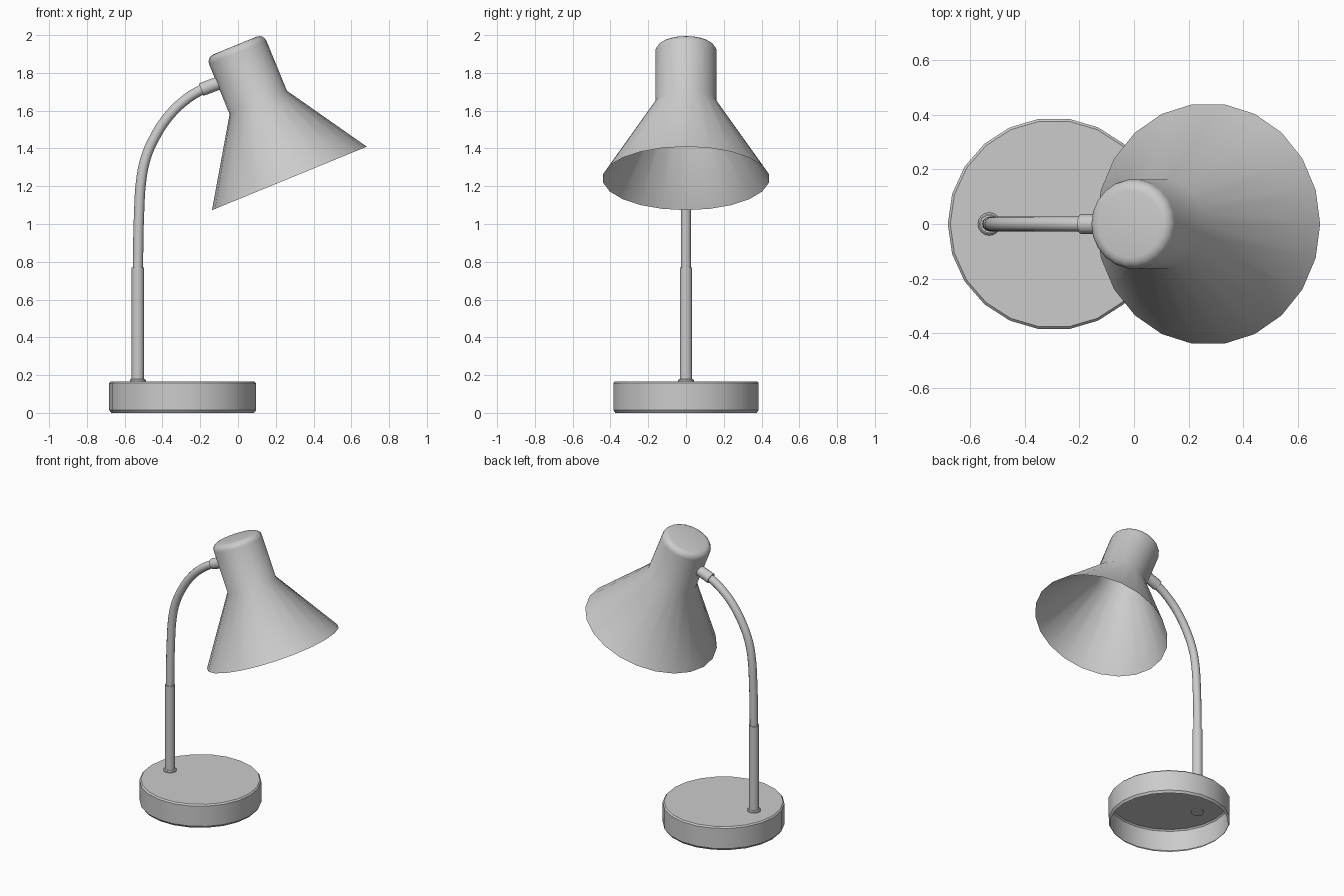
import bpy
from math import cos, sin, pi, radians
from mathutils import Vector, Matrix

if "Cube" in bpy.data.objects:
    bpy.data.objects.remove(bpy.data.objects["Cube"])


def smooth(obj, angle=35):
    bpy.ops.object.select_all(action='DESELECT')
    obj.select_set(True)
    bpy.context.view_layer.objects.active = obj
    bpy.ops.object.shade_smooth_by_angle(angle=radians(angle))


def lathe(name, profile, sides, matrix, cap_start=False):
    """Revolve (radius, height) points, bottom to top, closing the top."""
    verts = [(r * cos(2 * pi * i / sides), r * sin(2 * pi * i / sides), h)
             for r, h in profile for i in range(sides)]
    faces = []
    for k in range(len(profile) - 1):
        a, b = k * sides, (k + 1) * sides
        for i in range(sides):
            j = (i + 1) % sides
            faces.append((a + i, a + j, b + j, b + i))
    last = (len(profile) - 1) * sides
    faces.append(tuple(range(last, last + sides)))
    if cap_start:
        faces.append(tuple(reversed(range(sides))))
    mesh = bpy.data.meshes.new(name)
    mesh.from_pydata(verts, [], faces)
    mesh.transform(matrix)
    obj = bpy.data.objects.new(name, mesh)
    bpy.context.collection.objects.link(obj)
    smooth(obj)
    return obj


def rod(name, start, end, radius, sides=14):
    start, end = Vector(start), Vector(end)
    axis = end - start
    m = Matrix.Translation(start) @ axis.to_track_quat('Z', 'Y').to_matrix().to_4x4()
    return lathe(name, [(radius, 0), (radius, axis.length)], sides, m, True)


SIDES = 22
STEM_X = -0.53

# Base: thin shell, open underneath
lathe("base", [(0.378, 0), (0.389, 0.015), (0.389, 0.157), (0.380, 0.166)],
      SIDES, Matrix.Translation((-0.293, 0, 0)))

# Lower stem and its foot collar
lathe("stem_collar", [(0.042, 0.16), (0.042, 0.174), (0.036, 0.18)], 16,
      Matrix.Translation((STEM_X, 0, 0)), True)
rod("lower_stem", (STEM_X, 0, 0.16), (STEM_X, 0, 0.77), 0.033)

# Bent upper arm
path = [(STEM_X, 0.75), (-0.524, 1.05), (-0.51, 1.25), (-0.485, 1.36), (-0.443, 1.455),
        (-0.375, 1.55), (-0.28, 1.648), (-0.19, 1.712), (-0.14, 1.731)]
path[5:7] = [(-0.38, 1.555), (-0.29, 1.648)]
curve = bpy.data.curves.new("bent_arm", 'CURVE')
curve.dimensions = '3D'
curve.bevel_depth = 0.027
curve.bevel_resolution = 4
curve.resolution_u = 4
curve.use_fill_caps = True
spline = curve.splines.new('BEZIER')
spline.bezier_points.add(len(path) - 1)
for p, (x, z) in zip(spline.bezier_points, path):
    p.co = (x, 0, z)
    p.handle_left_type = p.handle_right_type = 'AUTO'
arm = bpy.data.objects.new("bent_arm", curve)
bpy.context.collection.objects.link(arm)
bpy.ops.object.select_all(action='DESELECT')
arm.select_set(True)
bpy.context.view_layer.objects.active = arm
bpy.ops.object.convert(target='MESH')
smooth(bpy.context.view_layer.objects.active)

# Joint between arm and shade
rod("shade_joint", (-0.195, 0, 1.711), (-0.085, 0, 1.753), 0.036)

# Tilted shade: open cone, straight neck, rounded closed top
profile = [(0.443, 0), (0.164, 0.434)]
profile += [(0.124 + 0.04 * cos(a), 0.72 + 0.04 * sin(a))
            for a in (k * pi / 8 for k in range(5))]
lathe("shade", profile, SIDES,
      Matrix.Translation((0.272, 0, 1.2415)) @ Matrix.Rotation(radians(-22.3), 4, 'Y'))
